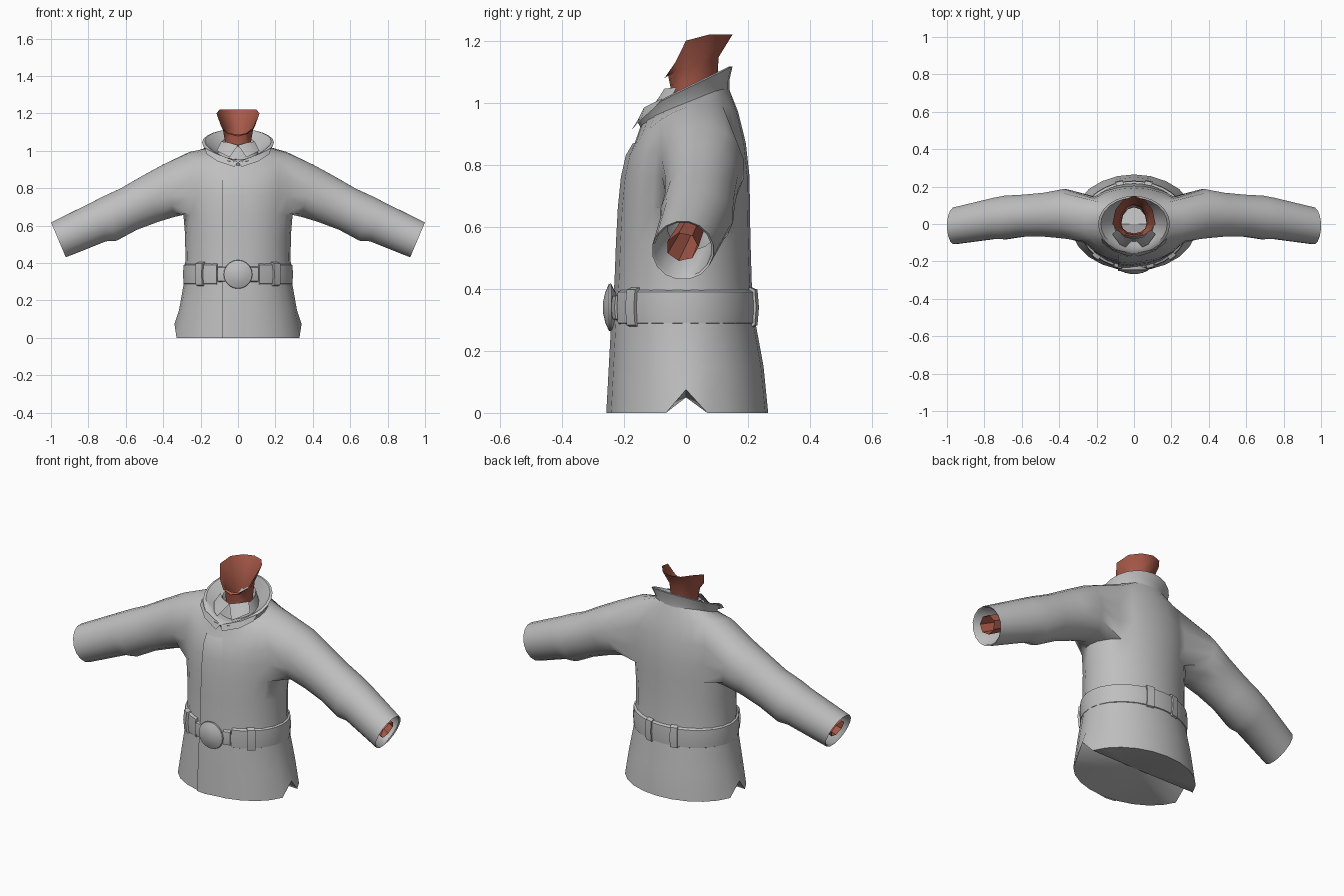
import bpy, bmesh
from math import sin, cos, pi, radians, sqrt
from mathutils import Vector

cube = bpy.data.objects.get("Cube")
if cube:
    bpy.data.objects.remove(cube, do_unlink=True)


def material(name, rgb):
    m = bpy.data.materials.new(name)
    m.use_nodes = True
    m.diffuse_color = (*rgb, 1)
    m.node_tree.nodes["Principled BSDF"].inputs["Base Color"].default_value = (*rgb, 1)
    return m


GREY = material("coat grey", (0.52, 0.52, 0.52))
SKIN = material("skin brown", (0.39, 0.1, 0.066))


def finish(name, bm, mat, angle=50):
    bmesh.ops.recalc_face_normals(bm, faces=bm.faces)
    me = bpy.data.meshes.new(name)
    bm.to_mesh(me)
    bm.free()
    me.materials.append(mat)
    ob = bpy.data.objects.new(name, me)
    bpy.context.collection.objects.link(ob)
    bpy.ops.object.select_all(action="DESELECT")
    ob.select_set(True)
    bpy.context.view_layer.objects.active = ob
    bpy.ops.object.shade_smooth_by_angle(angle=radians(angle))
    return ob


def skin_rows(bm, rows, closed=True, skip=lambda r, i: False):
    """Join neighbouring rows of verts with quads."""
    n = len(rows[0])
    for r in range(len(rows) - 1):
        for i in range(n if closed else n - 1):
            j = (i + 1) % n
            if not skip(r, i):
                bm.faces.new((rows[r][i], rows[r][j], rows[r + 1][j], rows[r + 1][i]))


def loft(name, rings, mat, closed=True, cap=False, angle=50):
    bm = bmesh.new()
    rows = [[bm.verts.new(p) for p in ring] for ring in rings]
    skin_rows(bm, rows, closed)
    if cap:
        bm.faces.new(rows[-1])
    return finish(name, bm, mat, angle)


def oval(n, z, hw, front, back, tilt=0.0, arch=0.0, dip=0.0):
    """Horizontal ring with its own front and back depth."""
    pts = []
    for i in range(n):
        c, s = cos(2 * pi * i / n), sin(2 * pi * i / n)
        y = s * (back if s > 0 else front)
        pts.append(Vector((hw * c, y, z + tilt * y + arch * c * c - dip * max(0, -s) ** 4)))
    return pts


# Coat body: height, half width, front, back, tilt, arch
N = 24
BODY = [
    (0.0, 0.34, 0.25, 0.265, 0, 0),
    (0.15, 0.315, 0.242, 0.25, 0, 0),
    (0.28, 0.292, 0.235, 0.226, 0, 0),
    (0.42, 0.281, 0.224, 0.212, 0, 0),
    (0.55, 0.283, 0.219, 0.208, 0, 0),
    (0.66, 0.292, 0.213, 0.206, 0, 0),
    (0.76, 0.305, 0.203, 0.205, 0, 0),
    (0.85, 0.305, 0.187, 0.193, 0.1, 0.01),
    (0.92, 0.27, 0.165, 0.168, 0.3, 0.065),
    (1.0, 0.17, 0.14, 0.135, 0.4, 0),
]
# Sleeve: centre x, y, z, height radius, depth radius, lean in degrees
SLEEVE = [
    (0.37, 0.055, 0.787, 0.146, 0.135, 12),
    (0.47, 0.05, 0.743, 0.132, 0.12, 20),
    (0.585, 0.045, 0.688, 0.121, 0.114, 22),
    (0.685, 0.035, 0.638, 0.126, 0.119, 17),
    (0.745, 0.03, 0.62, 0.113, 0.112, 21),
    (0.96, -0.01, 0.524, 0.103, 0.1, 23),
    (0.955, -0.01, 0.526, 0.096, 0.093, 23),
    (0.78, 0.02, 0.6, 0.08, 0.08, 23),
]


def limb_ring(section, n, side, start=0.0):
    x, y, z, up, deep, lean = section
    lean = radians(lean)
    pts = []
    for k in range(n):
        t = start + 2 * pi * k / n
        h = up * sin(t)
        pts.append(Vector((side * (x + h * sin(lean)), y + deep * cos(t), z + h * cos(lean))))
    return pts


bm = bmesh.new()
rings = [oval(N, *b) for b in BODY]
for i in (0, N // 2):                      # side vents in the hem
    rings[0][i].z = 0.075
rows = [[bm.verts.new(p) for p in ring] for ring in rings]
arm_cols = {i % N for i in range(-2, 3)} | set(range(9, 14))
LOW, HIGH = 5, 8
skin_rows(bm, rows, skip=lambda r, i: LOW <= r < HIGH and i in arm_cols)
# sleeves grow out of the armholes
for side in (1, -1):
    path = [(LOW, i) for i in range(-2, 3)] + [(r, 3) for r in range(LOW, HIGH)]
    path += [(HIGH, i) for i in range(3, -2, -1)] + [(r, -2) for r in range(HIGH, LOW, -1)]
    hole = [rows[r][(i if side > 0 else N // 2 - i) % N] for r, i in path]
    n = len(hole)
    tube = [hole]
    for s in SLEEVE:
        tube.append([bm.verts.new(p) for p in limb_ring(s, n, side, radians(-146))])
    skin_rows(bm, tube)
# underside folds up towards the vents
mid = bm.verts.new((0, 0, 0.05))
for i in range(N):
    bm.faces.new((rows[0][(i + 1) % N], rows[0][i], mid))
finish("coat", bm, GREY)

# Overlapping front edge
strip = []
for z, hw, front, back, tilt, arch in BODY[:-1]:
    line = []
    for x, off in ((-0.087, -0.008), (-0.085, 0.009), (-0.03, 0.008), (0.04, -0.002)):
        y = -front * sqrt(1 - (x / hw) ** 2) - off
        line.append((x, y, z + tilt * y))
    strip.append(line)
loft("front_placket", strip, GREY, closed=False, angle=35)

# Wide coat collar
loft("coat_collar", [
    oval(N, 0.985, 0.165, 0.145, 0.14, 0.4, 0, 0.01),
    oval(N, 1.01, 0.17, 0.15, 0.14, 0.45, 0, 0.015),
    oval(N, 1.045, 0.192, 0.158, 0.15, 0.48, 0, 0.03),
    oval(N, 1.05, 0.178, 0.14, 0.14, 0.48, 0, 0.03),
    oval(N, 1.02, 0.145, 0.115, 0.125, 0.42, 0, 0.02),
    oval(N, 0.98, 0.1, 0.08, 0.11, 0.3, 0, 0),
], GREY)

# Collar point laid over each front edge
for side, name in ((1, "left_lapel"), (-1, "right_lapel")):
    loft(name, [
        [(side * 0.17, -0.1, 0.985), (side * 0.11, -0.145, 0.945), (side * 0.02, -0.174, 0.915)],
        [(side * 0.175, -0.075, 1.015), (side * 0.115, -0.135, 0.985), (side * 0.0, -0.158, 0.94)],
    ], GREY, closed=False)

# Shirt collar with two points
loft("shirt_collar", [
    oval(16, 0.98, 0.11, 0.095, 0.115, 0.3),
    oval(16, 1.045, 0.088, 0.072, 0.105, 0.3),
    oval(16, 1.0, 0.07, 0.06, 0.09, 0.3),
], GREY)
for side, name in ((1, "left_shirt_point"), (-1, "right_shirt_point")):
    loft(name, [
        [(0, -0.078, 1.03), (side * 0.05, -0.07, 1.045), (side * 0.09, -0.03, 1.05)],
        [(side * 0.045, -0.125, 0.965), (side * 0.075, -0.11, 0.98), (side * 0.115, -0.055, 1.0)],
    ], GREY, closed=False)

# Neck, open at the top with a low front edge
rim = oval(12, 1.2, 0.115, 0.07, 0.15)
for p in rim:
    p.z = 1.22 if p.y > 0.05 else 1.2 + 0.4 * p.y if p.y > -0.01 else 1.18 + 1.45 * p.y
    p.x *= 1.0 if p.y > -0.01 else 0.9
loft("neck", [
    oval(12, 0.95, 0.068, 0.05, 0.09),
    oval(12, 1.05, 0.07, 0.05, 0.1),
    oval(12, 1.11, 0.08, 0.058, 0.105, 0.35),
    rim,
], SKIN)

# Forearms inside the cuffs
for side, name in ((1, "left_forearm"), (-1, "right_forearm")):
    loft(name, [limb_ring(s, 7, side) for s in (
        (0.955, -0.012, 0.535, 0.05, 0.052, 23),
        (0.85, 0.01, 0.58, 0.045, 0.045, 23),
        (0.74, 0.03, 0.62, 0.04, 0.04, 23))], SKIN)


def band(name, a0, a1, low, high, out, steps=1):
    """Raised strap that follows the waist between two angles."""
    cols = [(a0, 0)] + [(a0 + (a1 - a0) * k / steps, 1) for k in range(steps + 1)] + [(a1, 0)]
    rows = []
    for f, o in ((0, 0), (0.06, 0.8), (0.5, 1), (0.94, 0.8), (1, 0)):
        z = low + (high - low) * f
        row = []
        for a, on in cols:
            c, s = cos(radians(a)), sin(radians(a))
            grow = out * o * on - 0.004
            row.append(((0.283 + grow) * c, ((0.22 if s > 0 else 0.23) + grow) * s, z))
        rows.append(row)
    return loft(name, rows, GREY, closed=False)


# Belt, narrow front strap and loops
band("belt", -67, 247, 0.283, 0.397, 0.016, 30)
band("front_strap", 245, 295, 0.315, 0.365, 0.012, 6)
for side, word in ((1, "left"), (-1, "right")):
    for part, a, half, low, high, out in (
            ("side_loop", 46, 4.5, 0.275, 0.405, 0.028),
            ("buckle_loop", 72.5, 4, 0.298, 0.382, 0.022)):
        mid_a = -90 + side * (90 - a)
        band(f"{word}_{part}", mid_a - half, mid_a + half, low, high, out, 2)
    back = 90 - side * 15.5
    band(f"{word}_back_loop", back - 4, back + 4, 0.275, 0.405, 0.024, 2)

# Round belt buckle
loft("buckle", [
    [(r * cos(2 * pi * k / 20), y, 0.34 + r * sin(2 * pi * k / 20)) for k in range(20)]
    for y, r in ((-0.22, 0.035), (-0.242, 0.077), (-0.249, 0.075), (-0.26, 0.05), (-0.267, 0.02))
], GREY, cap=True, angle=40)
